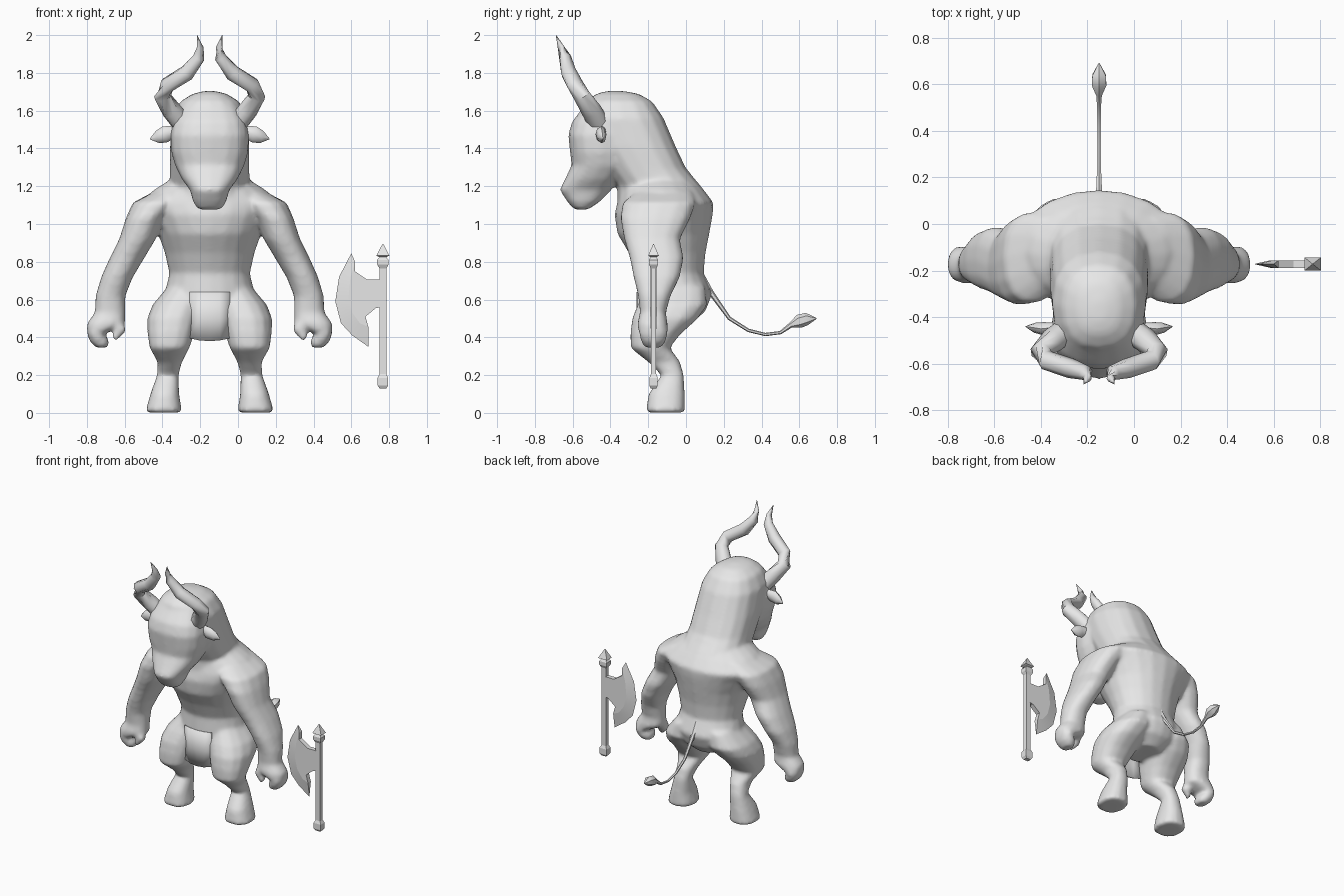
import bpy, bmesh, math
from mathutils import Vector

cube = bpy.data.objects.get("Cube")
if cube:
    bpy.data.objects.remove(cube, do_unlink=True)

grey = bpy.data.materials.new("plain_grey")
grey.use_nodes = True
grey.diffuse_color = (0.8, 0.8, 0.8, 1)
grey.node_tree.nodes["Principled BSDF"].inputs["Base Color"].default_value = grey.diffuse_color

CENTRE = Vector((-0.15, 0, 0))


def skin_rings(bm, rings):
    """Bridge rings of points with quads and cap both ends."""
    loops = [[bm.verts.new(p) for p in ring] for ring in rings]
    n = len(loops[0])
    for a, b in zip(loops, loops[1:]):
        for i in range(n):
            j = (i + 1) % n
            bm.faces.new((a[i], a[j], b[j], b[i]))
    bm.faces.new(loops[0][::-1])
    bm.faces.new(loops[-1])


def loft(bm, rows, side=1, sides=14, power=0.85):
    """Level rounded sections: z, front/back limits in y, limits in x."""
    def bulge(v):
        return math.copysign(abs(v) ** power, v)
    rings = []
    for z, y0, y1, *xs in rows:
        x0, x1 = xs if len(xs) == 2 else (-xs[0], xs[0])
        ring = []
        for i in range(sides):
            a = math.tau * i / sides
            x = (x0 + x1) / 2 + (x1 - x0) / 2 * bulge(math.cos(a))
            y = (y0 + y1) / 2 + (y1 - y0) / 2 * bulge(math.sin(a))
            ring.append((side * x, y, z))
        rings.append(ring)
    skin_rings(bm, rings)


def tube(bm, path, side=1, sides=8, up='Y', flat=1.0):
    """Round sections following a path of x, y, z, radius."""
    pts = [Vector((side * x, y, z)) for x, y, z, r in path]
    rings = []
    for k, p in enumerate(pts):
        d = pts[min(k + 1, len(pts) - 1)] - pts[max(k - 1, 0)]
        q = d.to_track_quat('Z', up)
        ring = []
        for i in range(sides):
            a = math.tau * i / sides
            o = q @ Vector((math.cos(a), math.sin(a), 0)) * path[k][3]
            o.y *= flat
            ring.append(p + o)
        rings.append(ring)
    skin_rings(bm, rings)


def finish(bm, name, location=CENTRE, angle=50):
    bmesh.ops.recalc_face_normals(bm, faces=bm.faces)
    mesh = bpy.data.meshes.new(name)
    bm.to_mesh(mesh)
    bm.free()
    mesh.materials.append(grey)
    ob = bpy.data.objects.new(name, mesh)
    ob.location = location
    bpy.context.collection.objects.link(ob)
    bpy.ops.object.select_all(action='DESELECT')
    ob.select_set(True)
    bpy.context.view_layer.objects.active = ob
    bpy.ops.object.shade_smooth_by_angle(angle=math.radians(angle))
    return ob


# Body: torso, neck, head, arms and legs fused into one skin
torso = [(.48, -.2, .03, .1), (.54, -.25, .1, .21), (.63, -.255, .135, .235),
         (.74, -.25, .09, .21), (.85, -.3, .1, .235), (.95, -.36, .12, .27),
         (1.05, -.375, .138, .325), (1.11, -.36, .143, .37), (1.18, -.345, .09, .29),
         (1.23, -.32, .045, .21), (1.28, -.3, .01, .18)]
neck = [(1.1, -.36, .11, .22), (1.2, -.36, .075, .21), (1.29, -.42, -.002, .207),
        (1.41, -.5, -.058, .207), (1.56, -.57, -.122, .197),
        (1.645, -.53, -.18, .155), (1.685, -.475, -.25, .09), (1.7, -.42, -.33, .03)]
head = [(1.08, -.59, -.52, .06), (1.12, -.625, -.46, .085), (1.18, -.665, -.4, .1),
        (1.24, -.635, -.35, .145), (1.31, -.602, -.3, .18), (1.38, -.61, -.3, .2),
        (1.47, -.62, -.3, .205), (1.54, -.6, -.3, .19), (1.63, -.53, -.3, .145)]
arm = [(1.17, -.26, .03, .12, .29), (1.11, -.335, .05, .16, .405),
       (1.03, -.345, .02, .24, .44), (.92, -.325, -.035, .29, .475),
       (.82, -.295, -.015, .35, .525), (.72, -.275, -.035, .41, .57),
       (.62, -.25, -.085, .45, .6), (.53, -.24, -.11, .45, .605),
       (.47, -.255, -.1, .45, .648), (.42, -.245, -.1, .56, .645),
       (.38, -.235, -.11, .535, .632), (.35, -.22, -.13, .54, .6)]
thumb = [(.49, -.19, .49, .037), (.475, -.215, .44, .034), (.505, -.225, .39, .016)]
leg = [(.005, -.21, -.008, .15, .338), (.1, -.195, -.01, .165, .31),
       (.2, -.125, -.015, .168, .275), (.27, -.195, -.035, .15, .272),
       (.345, -.29, -.09, .11, .315), (.42, -.292, -.03, .085, .325),
       (.5, -.283, .06, .06, .327), (.57, -.255, .11, .03, .3),
       (.67, -.2, .1, .02, .215)]
bm = bmesh.new()
loft(bm, torso, sides=20, power=1)
loft(bm, neck, sides=16, power=0.85)
loft(bm, head, sides=16, power=0.8)
for s in (1, -1):
    loft(bm, arm, s)
    loft(bm, leg, s)
    tube(bm, thumb, s)
body = finish(bm, "body", angle=180)
fuse = body.modifiers.new("fuse", 'REMESH')
fuse.mode = 'VOXEL'
fuse.voxel_size = 0.013
fuse.use_smooth_shade = True
soften = body.modifiers.new("soften", 'SMOOTH')
soften.factor = 0.5
soften.iterations = 8
swell = body.modifiers.new("swell", 'DISPLACE')
swell.mid_level = 0
swell.strength = 0.004

# Horns and ears
horn = [(.13, -.45, 1.51, .055), (.2, -.5, 1.6, .054), (.25, -.55, 1.675, .046),
        (.225, -.585, 1.735, .043), (.12, -.62, 1.8, .043),
        (.058, -.64, 1.88, .033), (.05, -.662, 1.935, .018), (.066, -.688, 2, .001)]
ear = [(.16, -.44, 1.48, .03), (.2, -.445, 1.485, .034), (.235, -.45, 1.475, .044),
       (.275, -.445, 1.46, .034), (.316, -.44, 1.45, .002)]
for s, label in ((1, "left"), (-1, "right")):
    bm = bmesh.new()
    tube(bm, horn, s)
    finish(bm, label + "_horn")
    bm = bmesh.new()
    tube(bm, ear, s, flat=0.65)
    finish(bm, label + "_ear")

# Tail with a pointed tuft
tail = [(0, .07, .72, .03), (0, .13, .64, .015), (0, .23, .5, .01), (0, .33, .437, .009),
        (0, .42, .415, .009), (0, .5, .425, .009), (0, .555, .465, .014),
        (0, .6, .485, .036), (0, .64, .497, .033), (0, .69, .5, .003)]
bm = bmesh.new()
tube(bm, tail, sides=6, up='X')
finish(bm, "tail")

# Loincloth: a curved hanging sheet
bm = bmesh.new()
columns = []
for i in range(5):
    u = i / 2 - 1
    y = -.258 + .02 * u * u
    columns.append([bm.verts.new((.108 * u, y - .002 * k, z))
                    for k, z in enumerate((.38 + .015 * u * u, .5, .64))])
for a, b in zip(columns, columns[1:]):
    for k in range(2):
        bm.faces.new((a[k], b[k], b[k + 1], a[k + 1]))
cloth = finish(bm, "loincloth")
cloth.modifiers.new("thickness", 'SOLIDIFY').thickness = 0.008

# Axe shaft: square sections with a pommel, a collar and a spike
shaft = [(.13, .018), (.145, .028), (.185, .028), (.205, .018), (.765, .018),
         (.785, .03), (.81, .03), (.825, .018), (.832, .035), (.895, .002)]
bm = bmesh.new()
skin_rings(bm, [[(r * a, r * b * .8, z) for a, b in ((1, 1), (-1, 1), (-1, -1), (1, -1))]
                for z, r in shaft])
finish(bm, "axe_shaft", (.767, -.172, 0), angle=20)

# Axe blade: a flat plate with a ground crescent edge
edge = [(.6, .845), (.535, .72), (.515, .59), (.545, .475), (.605, .41), (.69, .35)]
ridge = [(.62, .8), (.595, .715), (.585, .61), (.605, .53), (.645, .475), (.69, .455)]
root = [(.675, .51), (.73, .555), (.765, .56), (.765, .705), (.685, .705), (.618, .75)]
bm = bmesh.new()
rim = [bm.verts.new((x, 0, z)) for x, z in edge]
plates = [[bm.verts.new((x, y, z)) for x, z in ridge + root] for y in (-.016, .016)]
front, back = plates
last = len(ridge) - 1
for plate in plates:
    bm.faces.new(plate)
    for i in range(last):
        bm.faces.new((rim[i], rim[i + 1], plate[i + 1], plate[i]))
for i in range(last, len(front)):
    j = (i + 1) % len(front)
    bm.faces.new((front[i], front[j], back[j], back[i]))
for i in (0, last):
    bm.faces.new((rim[i], front[i], back[i]))
finish(bm, "axe_blade", (0, -.172, 0), angle=10)
